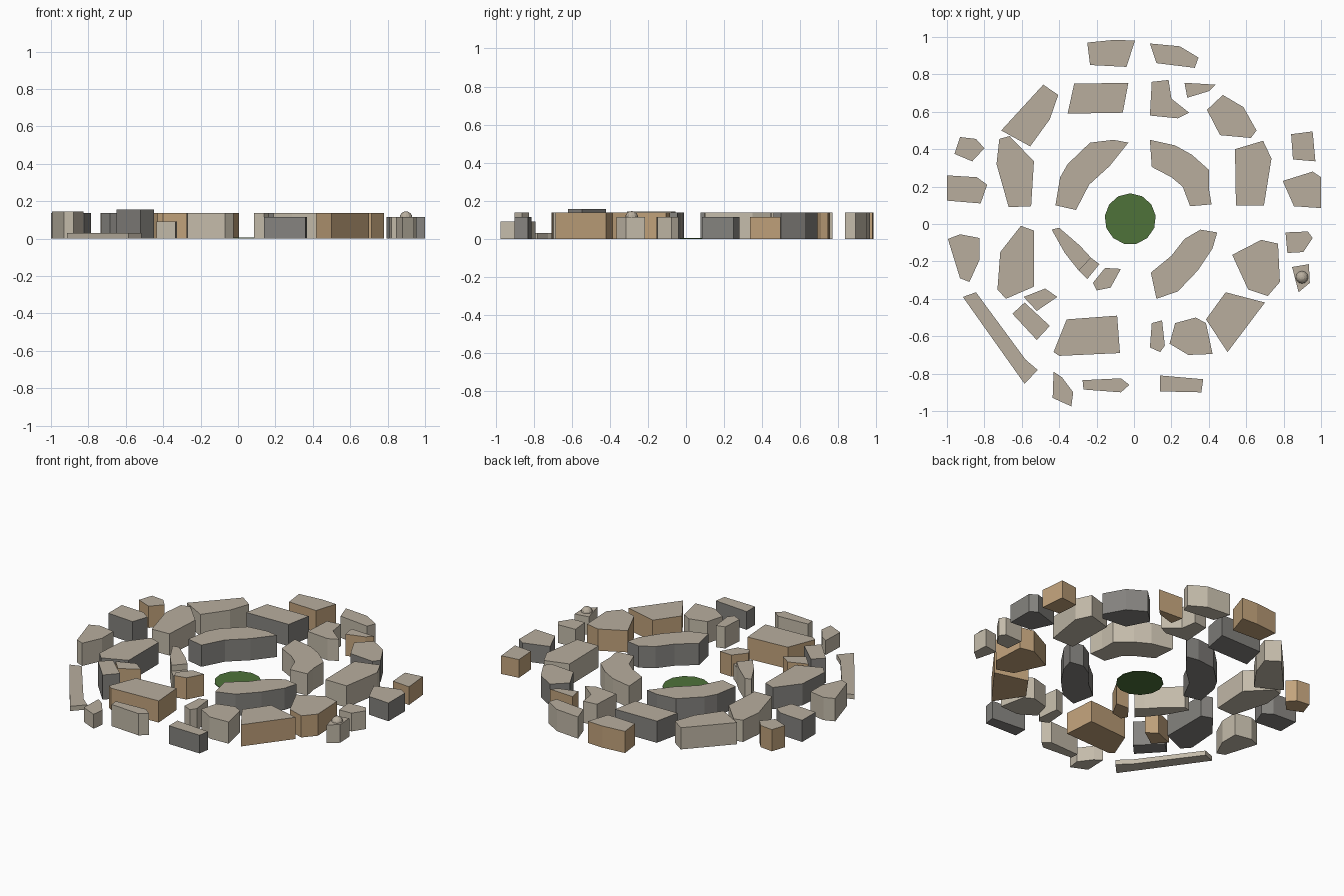
import bpy, bmesh
from mathutils import Matrix


def colour(name, r, g, b):
    lin = [((c / 255 + 0.055) / 1.055) ** 2.4 for c in (r, g, b)]
    m = bpy.data.materials.new(name)
    m.diffuse_color = (*lin, 1)
    return m


ROOF = colour("taupe roof", 184, 174, 158)
BEIGE = colour("beige stone", 196, 187, 170)
TAN = colour("tan brick", 194, 163, 124)
GREY = colour("grey stone", 133, 131, 127)
GREEN = colour("grass green", 78, 114, 58)


def finish(name, bm, mats):
    me = bpy.data.meshes.new(name)
    bmesh.ops.recalc_face_normals(bm, faces=bm.faces[:])
    for f in bm.faces:
        f.material_index = 1 if len(mats) > 1 and f.normal.z > 0.5 else 0
    bm.to_mesh(me)
    bm.free()
    for m in mats:
        me.materials.append(m)
    ob = bpy.data.objects.new(name, me)
    bpy.context.collection.objects.link(ob)
    return ob


def block(name, height, wall, *xy):
    """Building: footprint outline pulled up to a flat roof."""
    bm = bmesh.new()
    base = bm.faces.new([bm.verts.new((x, y, 0)) for x, y in zip(xy[::2], xy[1::2])])
    up = bmesh.ops.extrude_face_region(bm, geom=[base], use_keep_orig=True)
    for v in up["geom"]:
        if isinstance(v, bmesh.types.BMVert):
            v.co.z = height
    return finish(name, bm, [wall, ROOF])


H = 0.138

# Inner ring around the green
block("inner_arc_northwest", H, GREY, -.03, .435, -.11, .45, -.235, .435, -.355, .32, -.395, .25,
      -.42, .10, -.31, .075, -.24, .21, -.13, .31)
block("inner_arc_northeast", H, BEIGE, .085, .45, .22, .42, .31, .37, .4, .29, .4, .19,
      .415, .105, .30, .095, .26, .2, .2, .25, .095, .305)
block("inner_arc_southeast", H, GREY, .445, -.045, .355, -.03, .27, -.08, .2, -.17, .09, -.26,
      .12, -.4, .235, -.36, .34, -.25, .42, -.13)
block("inner_wedge_southwest", H, BEIGE, -.44, -.03, -.4, -.02, -.29, -.115, -.23, -.18,
      -.295, -.25, -.37, -.155)
block("inner_wedge_step", 0.10, BEIGE, -.23, -.18, -.185, -.215, -.25, -.295, -.295, -.25)
block("inner_hut_south", H, TAN, -.155, -.235, -.07, -.24, -.125, -.34, -.2, -.355, -.22, -.315)

# Middle ring
block("middle_block_north", H, GREY, -.32, .75, -.03, .755, -.06, .595, -.355, .59)
block("middle_bent_north", H, BEIGE, .095, .76, .185, .77, .2, .67, .295, .595, .235, .565, .085, .58)
block("middle_sliver_north", H, TAN, .27, .755, .435, .745, .4, .71, .285, .675)
block("middle_block_northeast", H, GREY, .475, .69, .585, .625, .655, .5, .625, .46, .46, .475, .39, .61)
block("middle_block_east", H, BEIGE, .54, .40, .69, .445, .735, .35, .695, .10, .545, .10)
block("middle_block_east_south", H, TAN, .525, -.165, .68, -.085, .77, -.105, .78, -.31,
      .715, -.385, .61, -.35)
block("middle_block_southeast", H, TAN, .49, -.365, .7, -.42, .5, -.685, .385, -.51)
block("middle_block_south", H, BEIGE, .33, -.5, .385, -.53, .42, -.695, .29, -.70, .19, -.64, .22, -.53)
block("middle_sliver_south", H, BEIGE, .095, -.53, .15, -.515, .165, -.65, .14, -.685, .085, -.66)
block("middle_hall_south", H, TAN, -.36, -.51, -.09, -.49, -.075, -.69, -.4, -.705, -.43, -.685)
block("middle_tall_southwest", 0.157, GREY, -.65, -.48, -.585, -.42, -.45, -.545, -.52, -.62)
block("middle_hut_southwest", H, TAN, -.59, -.39, -.475, -.345, -.41, -.39, -.52, -.465)
block("middle_block_southwest", H, GREY, -.715, -.15, -.605, -.01, -.535, -.035, -.535, -.335,
      -.685, -.4, -.73, -.35)
block("middle_block_west", H, BEIGE, -.72, .455, -.665, .47, -.535, .335, -.55, .095, -.67, .09, -.735, .32)
block("middle_block_northwest", H, BEIGE, -.485, .745, -.405, .69, -.45, .56, -.555, .415, -.71, .5)

# Outer ring
block("outer_block_north", H, TAN, -.25, .97, -.10, .985, .005, .98, -.04, .84, -.235, .85)
block("outer_block_northeast", H, BEIGE, .085, .965, .245, .95, .345, .89, .325, .835, .12, .86)
block("outer_hut_east", 0.116, TAN, .84, .48, .955, .495, .97, .335, .85, .345)
block("outer_block_east", 0.116, GREY, .795, .23, .955, .28, 1, .25, 1, .085, .855, .095)
block("outer_hut_east_south", 0.116, BEIGE, .81, -.045, .93, -.04, .955, -.075, .905, -.15, .82, -.155)
block("outer_domed_hut", 0.116, BEIGE, .845, -.23, .935, -.215, .94, -.315, .88, -.365)
block("outer_block_south", 0.116, GREY, .14, -.81, .37, -.83, .36, -.9, .14, -.895)
block("outer_block_south_west", H, BEIGE, -.275, -.835, -.07, -.825, -.025, -.86, -.07, -.9, -.27, -.885)
block("outer_hut_southwest", 0.092, BEIGE, -.43, -.79, -.385, -.82, -.325, -.9, -.335, -.975, -.435, -.93)
block("low_wall_southwest", 0.03, BEIGE, -.915, -.39, -.845, -.365, -.58, -.725, -.515, -.78, -.585, -.855)
block("outer_block_west_south", 0.145, BEIGE, -.995, -.08, -.93, -.055, -.825, -.075, -.825, -.19,
      -.88, -.31, -.93, -.29)
block("outer_block_west", H, GREY, -1, .26, -.84, .25, -.785, .21, -.82, .11, -1, .125)
block("outer_hut_west", H, TAN, -.93, .465, -.845, .455, -.8, .405, -.865, .335, -.96, .375)

# Dome ball on the small eastern hut
bm = bmesh.new()
bmesh.ops.create_uvsphere(bm, u_segments=12, v_segments=8, radius=0.034,
                          matrix=Matrix.Translation((0.898, -0.285, 0.112)))
finish("dome", bm, [ROOF])

# Round green in the middle
bm = bmesh.new()
bmesh.ops.create_cone(bm, cap_ends=True, segments=13, radius1=0.137, radius2=0.137, depth=0.005,
                      matrix=Matrix.Translation((-0.02, 0.027, 0.0025)))
finish("village_green", bm, [GREEN])
